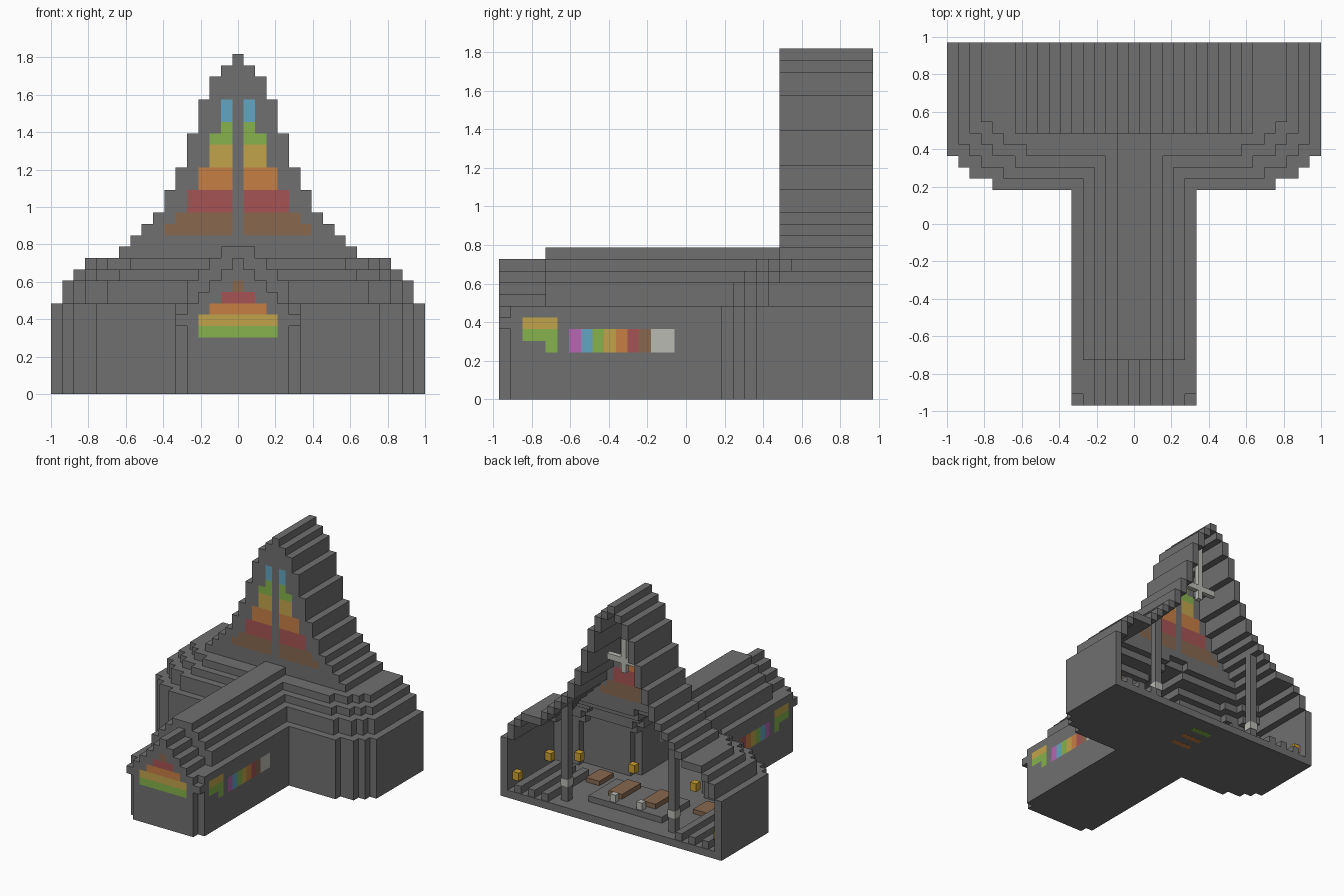
import bpy, bmesh
from mathutils import Vector

cube = bpy.data.objects.get("Cube")
if cube:
    bpy.data.objects.remove(cube)

U = 2 / 33  # one building block


def linear(h):
    c = int(h, 16) / 255
    return ((c + 0.055) / 1.055) ** 2.4


def material(name, code):
    m = bpy.data.materials.new(name)
    m.use_nodes = True
    col = [linear(code[i:i + 2]) for i in (0, 2, 4)] + [1]
    m.diffuse_color = col
    m.node_tree.nodes["Principled BSDF"].inputs["Base Color"].default_value = col
    return m


PALETTE = {"grey": "707070", "brown": "88684F", "red": "A65454", "orange": "C67E44",
           "yellow": "C2A44C", "green": "86B24C", "blue": "62A6C2", "purple": "B666B2",
           "white": "BABAB4", "gold": "CCA030"}
MATS = {n: material(n.replace("grey", "stone grey"), c) for n, c in PALETTE.items()}
NAMES = list(PALETTE)

# Half widths, in blocks from the middle block, of each stepped roof
TOWER = dict(zip(range(12, 30), [10, 9, 8, 7, 6, 6, 5, 5, 4, 4, 4, 3, 3, 3, 2, 2, 1, 0]))
NAVE_ROOF = {8: 4, 9: 4, 10: 3, 11: 2, 12: 1}
PORCH_ROOF = {8: 3, 9: 2, 10: 1, 11: 0}
HALL_FRONT = {3: 12, 4: 14, 5: 15}


def in_hall(a, j, k):
    if k > 11:
        return False
    inset = 0 if k < 8 else max(1, k - 8)
    row = j - inset
    return row >= 3 and a <= HALL_FRONT.get(row, 16) - inset


def in_nave(a, j, k):
    if j > 8:
        return False
    if k < 8:
        if j == -16:
            return a <= (5 if k == 6 else 4)
        return a <= 5
    roof = NAVE_ROOF if j >= -12 else PORCH_ROOF
    return a <= roof.get(k, -1)


def solid(i, j, k):
    a = abs(i)
    if j < -16 or k < 0:
        return False
    j = min(j, 15)  # the back is left open
    return in_hall(a, j, k) or in_nave(a, j, k) or (j >= 8 and a <= TOWER.get(k, -1))


STRIP = ["purple", "blue", "green", "yellow", "orange", "red", "brown", "white", "white"]
GABLE = {5: ("green", 3), 6: ("yellow", 3), 7: ("orange", 2), 8: ("red", 1), 9: ("brown", 0)}
LANCET = {14: ("brown", 6), 15: ("brown", 5), 16: ("red", 4), 17: ("red", 4),
          18: ("orange", 3), 19: ("orange", 3), 20: ("yellow", 2), 21: ("yellow", 2),
          22: ("green", 2), 23: ("green", 1), 24: ("blue", 1), 25: ("blue", 1)}


def block_colour(i, j, k):
    a = abs(i)
    # porch gable window and tall tower windows
    if j == -16 and k in GABLE and a <= GABLE[k][1]:
        return GABLE[k][0]
    if j == 8 and k in LANCET and 1 <= a <= LANCET[k][1]:
        return LANCET[k][0]
    # side windows of the nave
    if a == 5 and j < 0:
        if k in (4, 5) and -10 <= j < -1:
            return STRIP[j + 10]
        if -14 <= j < -11:
            if k == 6:
                return "yellow"
            if k == 5 or (k == 4 and j == -12):
                return "green"
    return "grey"


def finish(bm, name, mats):
    me = bpy.data.meshes.new(name)
    bm.to_mesh(me)
    bm.free()
    for m in mats:
        me.materials.append(MATS[m])
    ob = bpy.data.objects.new(name, me)
    bpy.context.collection.objects.link(ob)
    return ob


AXES = [Vector(s) for s in ((1, 0, 0), (0, 1, 0), (0, 0, 1))]
DIRS = [(n, sign) for n in range(3) for sign in (-1, 1)]


def neighbour(c, n, sign):
    return tuple(v + sign * (q == n) for q, v in enumerate(c))


def build_shell():
    cells = [(i, j, k) for i in range(-16, 17) for j in range(-16, 16)
             for k in range(30) if solid(i, j, k)]
    shell = {c for c in cells if any(not solid(*neighbour(c, *d)) for d in DIRS)}
    bm = bmesh.new()
    verts = {}

    def vert(p):
        key = tuple(round(2 * v) for v in p)
        if key not in verts:
            verts[key] = bm.verts.new(p * U)
        return verts[key]

    for c in sorted(shell):
        mid = Vector(c) + Vector((0, 0.5, 0.5))
        mat = NAMES.index(block_colour(*c))
        for n, sign in DIRS:
            if neighbour(c, n, sign) in shell:
                continue
            s, t = AXES[(n + 1) % 3] / 2, AXES[(n + 2) % 3] / 2
            o = mid + AXES[n] * sign / 2
            ring = [o - s - t, o + s - t, o + s + t, o - s + t]
            f = bm.faces.new([vert(p) for p in ring[::sign]])
            f.material_index = mat
    bmesh.ops.dissolve_limit(bm, angle_limit=0.01, verts=bm.verts[:], edges=bm.edges[:],
                             delimit={'MATERIAL'})
    return finish(bm, "building_shell", NAMES)


def box(name, mat, lo, hi):
    bm = bmesh.new()
    bmesh.ops.create_cube(bm, size=1)
    lo, hi = Vector(lo), Vector(hi)
    for v in bm.verts:
        v.co = (lo + (hi - lo) * 0.5 + v.co * (hi - lo)) * U
    # Vector * Vector is a dot product, so corners are placed per axis below
    return finish(bm, name, [mat])


def box(name, mat, centre, size):
    bm = bmesh.new()
    bmesh.ops.create_cube(bm, size=U)
    bmesh.ops.scale(bm, vec=size, verts=bm.verts)
    bmesh.ops.translate(bm, vec=Vector(centre) * U, verts=bm.verts)
    return finish(bm, name, [mat])


build_shell()

# Hanging cross in the tower
box("cross_post", "white", (0, 13, 24), (0.7, 0.7, 8))
box("cross_arms", "white", (0, 13, 21.6), (5, 0.68, 0.8))

# Raised platform in the middle of the hall
box("platform", "grey", (0, 10, 1.4), (11, 6, 0.8))

for side, tag in ((1, "left"), (-1, "right")):
    # Pillars with pale bands
    box(f"pillar_{tag}", "grey", (8 * side, 14, 7.5), (1, 1, 13))
    box(f"pillar_band_{tag}", "white", (8 * side, 14, 3.5), (1.15, 1.15, 1))
    # Stone ridges along the floor
    for n in (10, 12, 14):
        box(f"floor_ridge_{tag}_{n}", "grey", (n * side, 11.5, 1.5), (1, 8.8, 1))
    # Wooden benches and pale stands
    box(f"bench_{tag}", "brown", (2.5 * side, 9.5, 2.1), (2, 4, 0.7))
    box(f"side_bench_{tag}", "brown", (8 * side, 7, 1.3), (2, 3, 0.6))
    box(f"stand_{tag}", "white", (2 * side, 12.4, 2.3), (0.8, 0.8, 1))
    # Wall lamps
    for n, (x, y) in enumerate(((15, 14.5), (15, 7.6), (12, 5.6), (4.6, 4.6))):
        box(f"lamp_{tag}_{n}", "gold", (x * side, y, 2.6), (0.9, 0.9, 1.1))

# Coloured strips under the floor
for n, (y, colour) in enumerate(((9.5, "orange"), (11.5, "orange"), (13.5, "green"))):
    box(f"floor_strip_{n}", colour, (0, y, 0.03), (3, 0.8, 0.1))
